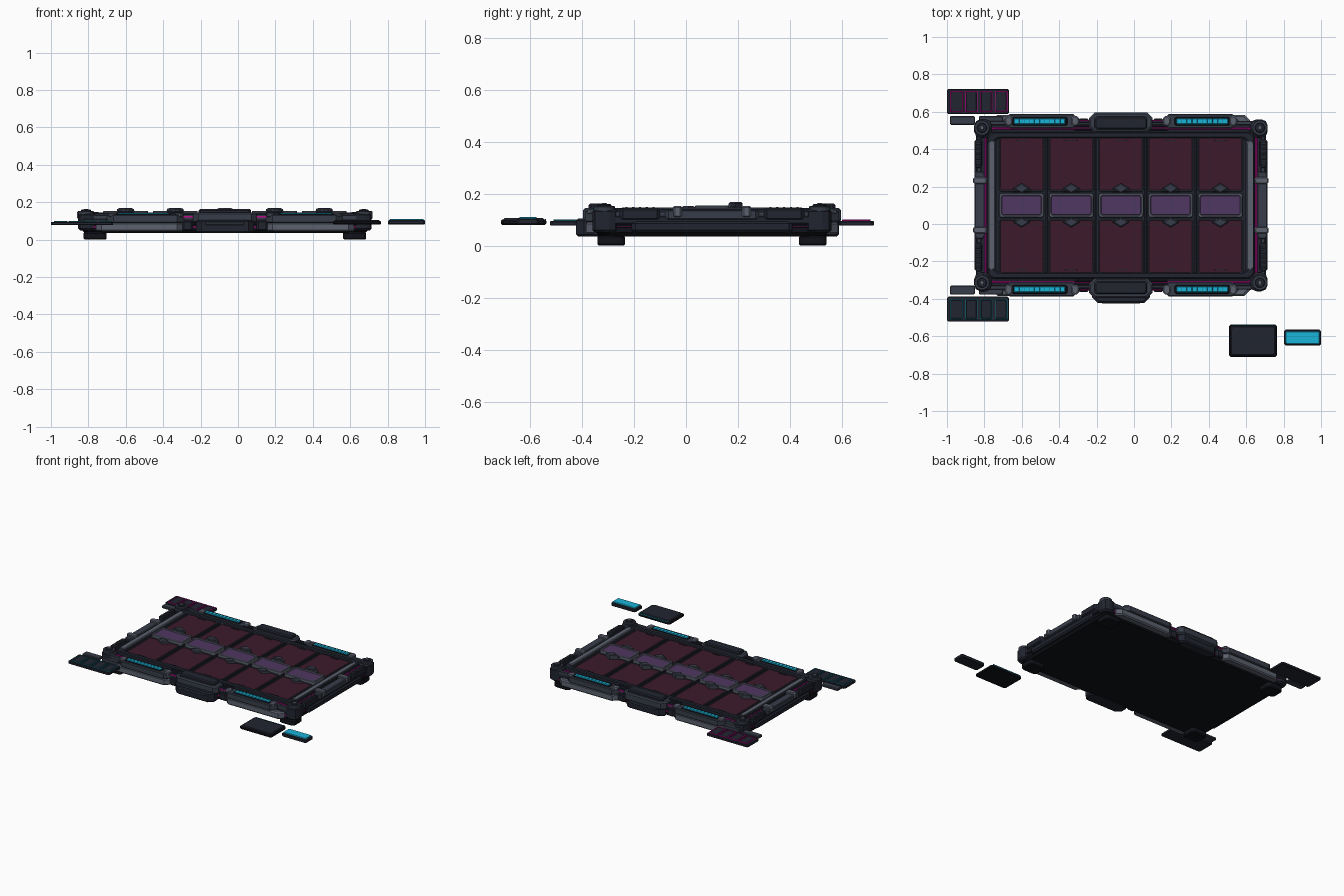
import bpy, bmesh, math

CX, CY = -0.07, 0.10          # centre of the main board


def mat(name, r, g, b):
    m = bpy.data.materials.new(name)
    m.diffuse_color = tuple((v / 255) ** 2.2 for v in (r, g, b)) + (1,)
    return m


DARK = mat("dark", 38, 41, 51)
BLACK = mat("black", 24, 25, 31)
MID = mat("mid_grey", 58, 63, 74)
LIGHT = mat("light_grey", 92, 97, 110)
MAROON = mat("maroon", 62, 32, 46)
PURPLE = mat("purple", 80, 58, 98)
CYAN = mat("cyan", 32, 178, 216)
TEAL = mat("teal", 26, 110, 128)
PINK = mat("magenta", 190, 20, 140)


def outline(x0, x1, y0, y1, c, n):
    """Rectangle outline with rounded (n>1) or cut (n=1) corners."""
    c = max(c, 0.0005)
    pts = []
    for i, (cx, cy) in enumerate(((x1 - c, y1 - c), (x0 + c, y1 - c), (x0 + c, y0 + c), (x1 - c, y0 + c))):
        for k in range(n + 1):
            a = math.pi / 2 * (i + k / n)
            pts.append((cx + c * math.cos(a), cy + c * math.sin(a)))
    return pts


def finish(name, bm, m):
    bmesh.ops.recalc_face_normals(bm, faces=bm.faces)
    me = bpy.data.meshes.new(name)
    bm.to_mesh(me)
    bm.free()
    me.materials.append(m)
    ob = bpy.data.objects.new(name, me)
    bpy.context.collection.objects.link(ob)
    return ob


def loft(bm, loops, closed=False):
    rings = [[bm.verts.new(p) for p in lp] for lp in loops]
    pairs = list(zip(rings, rings[1:])) + ([(rings[-1], rings[0])] if closed else [])
    for a, b in pairs:
        for i in range(len(a)):
            j = (i + 1) % len(a)
            bm.faces.new((a[i], a[j], b[j], b[i]))
    if not closed:
        bm.faces.new(rings[0][::-1])
        bm.faces.new(rings[-1])


def slab(name, x0, x1, y0, y1, z0, z1, m, c=0.01, n=1, b=0.005):
    """Block with cut or rounded plan corners and bevelled top and bottom."""
    b = min(b, (z1 - z0) * 0.45)
    bm = bmesh.new()
    loops = []
    for z, i in ((z0, b), (z0 + b, 0), (z1 - b, 0), (z1, b)):
        loops.append([(x, y, z) for x, y in outline(x0 + i, x1 - i, y0 + i, y1 - i, c, n)])
    loft(bm, loops)
    return finish(name, bm, m)


def frame(name, x0, x1, y0, y1, z0, z1, w, m, c=0.01, n=1, b=0.003):
    """Rectangular ring with wall width w."""
    bm = bmesh.new()
    loops = []
    for z, i in ((z0, 0), (z1 - b, 0), (z1, b), (z1, w - b), (z1 - b, w), (z0, w)):
        loops.append([(x, y, z) for x, y in outline(x0 + i, x1 - i, y0 + i, y1 - i, c, n)])
    loft(bm, loops, True)
    return finish(name, bm, m)


def disc(name, x, y, r, z0, z1, m, n=24, b=0.004):
    bm = bmesh.new()
    loft(bm, [[(x + q * math.cos(2 * math.pi * k / n), y + q * math.sin(2 * math.pi * k / n), z)
               for k in range(n)] for q, z in ((r, z0), (r, z1 - b), (r - b, z1))])
    return finish(name, bm, m)


def msl(name, sx, sy, u0, u1, v0, v1, *a, **k):
    """Slab given as offsets from the board centre, mirrored by sx and sy."""
    xs = sorted((CX + sx * u0, CX + sx * u1))
    ys = sorted((CY + sy * v0, CY + sy * v1))
    return slab(name, *xs, *ys, *a, **k)


# Main body layers
msl("bottom_hull", 1, 1, -0.765, 0.765, -0.445, 0.445, 0.035, 0.085, BLACK, c=0.07, n=5, b=0.015)
msl("glow_seam", 1, 1, -0.763, 0.763, -0.452, 0.452, 0.064, 0.074, PINK, c=0.07, n=5, b=0.001)
msl("mid_hull", 1, 1, -0.775, 0.775, -0.45, 0.45, 0.08, 0.118, DARK, c=0.06, n=5, b=0.008)
frame("rim_glow", CX - 0.73, CX + 0.73, CY - 0.416, CY + 0.416, 0.11, 0.127, 0.012, PINK, c=0.04, n=4)
frame("outer_rim", CX - 0.77, CX + 0.77, CY - 0.45, CY + 0.45, 0.11, 0.132, 0.022, MID, c=0.05, n=4)
msl("tray_base", 1, 1, -0.715, 0.715, -0.393, 0.393, 0.1, 0.128, DARK, c=0.04, n=4)
frame("tray_rim", CX - 0.715, CX + 0.715, CY - 0.393, CY + 0.393, 0.12, 0.145, 0.034, DARK, c=0.04, n=4, b=0.006)
frame("tray_inner_lip", CX - 0.675, CX + 0.675, CY - 0.378, CY + 0.378, 0.12, 0.14, 0.008, MID, c=0.025, n=4)

# Five columns of panels, centre pads and diamond markers
for i in range(5):
    x = CX + (i - 2) * 0.2655
    for s in (-1, 1):
        y0, y1 = sorted((CY + s * 0.078, CY + s * 0.362))
        slab("panel", x - 0.116, x + 0.116, y0, y1, 0.125, 0.134, MAROON, c=0.004, b=0.002)
        frame("panel_frame", x - 0.121, x + 0.121, y0 - 0.004, y1 + 0.004, 0.125, 0.139, 0.007, MID, c=0.008)
        slab("panel_tick", x - 0.03, x + 0.03, CY + s * 0.346 - 0.003, CY + s * 0.346 + 0.003,
             0.13, 0.137, DARK, c=0.001, b=0.001)
        # diamond marker with a tie bar behind it
        yd = CY + s * 0.091
        zt = 0.168 if s > 0 else 0.152
        slab("marker_bar", x - 0.05, x + 0.05, yd - s * 0.012 - 0.008, yd - s * 0.012 + 0.008,
             0.13, zt - 0.012, MID, c=0.006)
        bm = bmesh.new()
        loft(bm, [[(x + q * 0.045 * a, yd + q * 0.027 * d, z) for a, d in ((1, 0), (0, 1), (-1, 0), (0, -1))]
                  for q, z in ((1, 0.13), (1, zt - 0.005), (0.75, zt))])
        finish("diamond_marker", bm, MID)
    slab("pad", x - 0.11, x + 0.11, CY - 0.055, CY + 0.055, 0.125, 0.15, PURPLE, c=0.008)
    frame("pad_frame", x - 0.12, x + 0.12, CY - 0.066, CY + 0.066, 0.125, 0.154, 0.013, LIGHT, c=0.016, n=3)
for i in range(4):
    x = CX + (i - 1.5) * 0.2655
    slab("column_divider", x - 0.006, x + 0.006, CY - 0.365, CY + 0.365, 0.12, 0.137, DARK, c=0.002, b=0.002)

# Everything repeated along the long edges
for sy in (-1, 1):
    for sx in (-1, 1):
        a = (sx, sy)
        msl("light_housing", *a, 0.22, 0.63, 0.41, 0.488, 0.09, 0.134, MID, c=0.035)
        msl("light_recess", *a, 0.285, 0.585, 0.425, 0.474, 0.12, 0.138, BLACK, c=0.008)
        msl("lower_fairing", *a, 0.225, 0.69, 0.41, 0.484, 0.043, 0.092, LIGHT, c=0.03, b=0.008)
        msl("light_bar", *a, 0.298, 0.572, 0.433, 0.465, 0.125, 0.143, CYAN, c=0.004, b=0.003)
        for k in range(1, 10):
            u = 0.298 + 0.0274 * k
            msl("light_bar_rib", *a, u - 0.0015, u + 0.0015, 0.432, 0.466, 0.13, 0.1445, TEAL, c=0.001, b=0.001)
        for u in (0.245, 0.6):
            msl("housing_clamp", *a, u - 0.02, u + 0.02, 0.425, 0.478, 0.12, 0.142, LIGHT, c=0.012)
        # ridges between housing and centre latch
        for v in (0.405, 0.425, 0.444):
            msl("edge_ridge", *a, 0.15, 0.25, v - 0.005, v + 0.005, 0.11, 0.139, DARK, c=0.003)
        msl("edge_glow", *a, 0.16, 0.25, 0.448, 0.456, 0.118, 0.126, PINK, c=0.001, b=0.001)
        msl("joint_block", *a, 0.17, 0.23, 0.42, 0.463, 0.05, 0.1, DARK, c=0.01)
        # corner cap and foot
        msl("corner_block", *a, 0.69, 0.785, 0.36, 0.46, 0.05, 0.142, DARK, c=0.035, n=2, b=0.01)
        cx, cy = CX + sx * 0.743, CY + sy * 0.414
        disc("corner_ring", cx, cy, 0.042, 0.13, 0.153, MID)
        disc("corner_knob", cx, cy, 0.027, 0.14, 0.16, DARK)
        disc("corner_bolt", cx, cy, 0.012, 0.15, 0.164, LIGHT, n=6, b=0.002)
        msl("foot", *a, 0.632, 0.755, 0.335, 0.44, 0.0, 0.04, BLACK, c=0.022, n=4, b=0.006)
    # centre latch
    ext = 0.522 if sy < 0 else 0.488
    msl("latch_body", 1, sy, -0.17, 0.17, 0.39, 0.495, 0.09, 0.145, MID, c=0.028, b=0.008)
    msl("latch_cover", 1, sy, -0.14, 0.14, 0.405, 0.475, 0.13, 0.163, DARK, c=0.01, b=0.007)
    msl("latch_chin", 1, sy, -0.155, 0.155, 0.42, ext, 0.035, 0.105, DARK, c=0.03, b=0.008)
    msl("latch_lip", 1, sy, -0.11, 0.11, 0.45, ext + 0.003, 0.075, 0.095, MID, c=0.01)

# Side rails with vents and clips
for sx in (-1, 1):
    for sy in (-1, 1):
        msl("side_vent", sx, sy, 0.742, 0.783, 0.2, 0.355, 0.1, 0.143, DARK, c=0.012)
        for k in range(5):
            v = 0.225 + k * 0.026
            msl("vent_rib", sx, sy, 0.75, 0.776, v - 0.006, v + 0.006, 0.13, 0.149, MID, c=0.003, b=0.003)
        msl("side_clip", sx, sy, 0.715, 0.79, 0.115, 0.15, 0.11, 0.152, LIGHT, c=0.008)
    msl("side_rail", sx, 1, 0.728, 0.783, -0.18, 0.18, 0.1, 0.138, MID, c=0.012)
    msl("side_strip", sx, 1, 0.672, 0.71, -0.35, 0.35, 0.12, 0.147, LIGHT, c=0.012)
    msl("side_fairing", sx, 1, 0.74, 0.784, -0.31, 0.31, 0.05, 0.095, DARK, c=0.015, b=0.01)

# Loose cell cards and tabs at the left corners
for sy, m in ((1, PINK), (-1, TEAL)):
    msl("cell_card", 1, sy, -0.93, -0.598, 0.488, 0.622, 0.077, 0.095, DARK, c=0.008, b=0.003)
    for k in range(4):
        x = -0.949 + k * 0.0795
        y0, y1 = sorted((CY + sy * 0.5, CY + sy * 0.61))
        frame("cell_outline", x - 0.034, x + 0.034, y0, y1, 0.09, 0.1, 0.005, m, c=0.003, b=0.001)
        slab("cell_face", x - 0.028, x + 0.028, y0 + 0.006, y1 - 0.006, 0.09, 0.099, DARK, c=0.003, b=0.002)
    msl("tab_outer", 1, sy, -0.915, -0.78, 0.43, 0.477, 0.08, 0.098, MID, c=0.006, b=0.004)
    msl("tab_inner", 1, sy, -0.76, -0.63, 0.44, 0.477, 0.08, 0.11, MID, c=0.006, b=0.004)

# Loose blank card and glowing chip at the front right
slab("blank_card", 0.508, 0.765, -0.712, -0.537, 0.08, 0.1, BLACK, c=0.01)
slab("blank_card_face", 0.517, 0.756, -0.703, -0.546, 0.09, 0.106, DARK, c=0.01)
slab("blank_card_edge", 0.52, 0.753, -0.542, -0.538, 0.095, 0.103, TEAL, c=0.001, b=0.001)
slab("chip_base", 0.803, 1.0, -0.65, -0.565, 0.08, 0.105, DARK, c=0.008)
slab("chip_light", 0.811, 0.992, -0.641, -0.574, 0.1, 0.111, CYAN, c=0.004, b=0.003)
